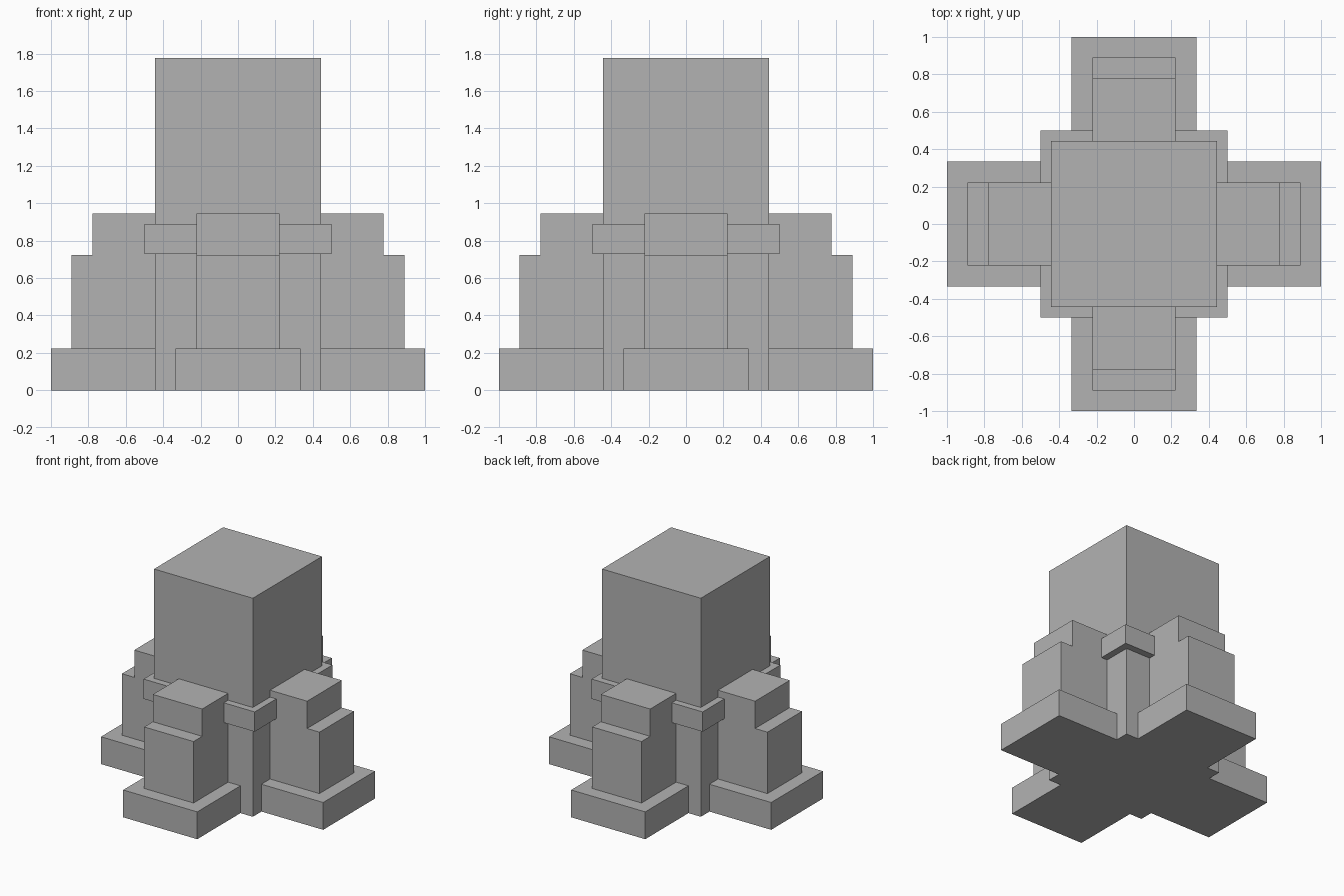
import bpy, bmesh, math
from mathutils import Matrix

if "Cube" in bpy.data.objects:
    bpy.data.objects.remove(bpy.data.objects["Cube"])

U = 1 / 18  # layout module

stone = bpy.data.materials.new("plain_grey")
stone.diffuse_color = (0.45, 0.45, 0.45, 1)
stone.use_nodes = True
stone.node_tree.nodes["Principled BSDF"].inputs["Base Color"].default_value = stone.diffuse_color


def extrude_profile(name, profile, half_width, turn=0.0):
    """Extrude an x-z outline symmetrically along y, then turn it about z."""
    bm = bmesh.new()
    face = bm.faces.new([bm.verts.new((x * U, -half_width * U, z * U)) for x, z in profile])
    out = bmesh.ops.extrude_face_region(bm, geom=[face])
    moved = [v for v in out["geom"] if isinstance(v, bmesh.types.BMVert)]
    bmesh.ops.translate(bm, verts=moved, vec=(0, 2 * half_width * U, 0))
    bmesh.ops.rotate(bm, verts=bm.verts, matrix=Matrix.Rotation(turn, 3, 'Z'))
    bmesh.ops.recalc_face_normals(bm, faces=bm.faces)
    mesh = bpy.data.meshes.new(name)
    bm.to_mesh(mesh)
    bm.free()
    mesh.materials.append(stone)
    obj = bpy.data.objects.new(name, mesh)
    bpy.context.collection.objects.link(obj)
    return obj


def rect(x0, x1, z0, z1):
    return [(x0, z0), (x1, z0), (x1, z1), (x0, z1)]


# Central tower and the band around it
extrude_profile("tower", rect(-8, 8, 0, 32), 8)
extrude_profile("tower_band", rect(-9, 9, 13.1, 16), 9)

# Four arms: wide foot with a stepped buttress on it
stepped = [(8, 4), (16, 4), (16, 13), (14, 13), (14, 17), (8, 17)]
for i, side in enumerate(("right", "back", "left", "front")):
    turn = i * math.pi / 2
    extrude_profile(side + "_foot", rect(8, 18, 0, 4), 6, turn)
    extrude_profile(side + "_buttress", stepped, 4, turn)
